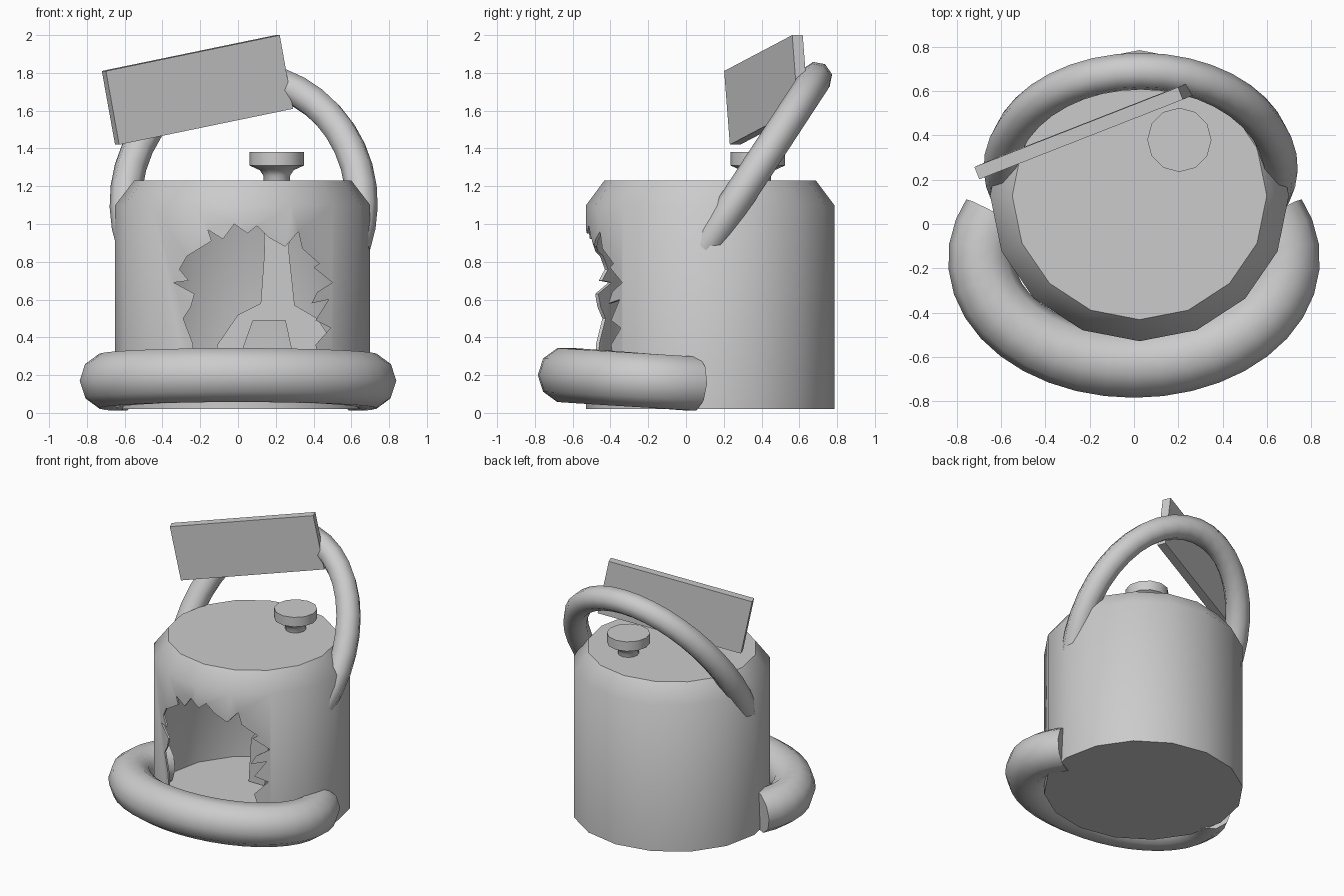
import bpy, bmesh
from math import sin, cos, pi, radians
from mathutils import Vector, Matrix

if "Cube" in bpy.data.objects:
    bpy.data.objects.remove(bpy.data.objects["Cube"])


def finish(name, bm, angle=40):
    bmesh.ops.recalc_face_normals(bm, faces=bm.faces)
    me = bpy.data.meshes.new(name)
    bm.to_mesh(me)
    bm.free()
    ob = bpy.data.objects.new(name, me)
    bpy.context.collection.objects.link(ob)
    bpy.ops.object.select_all(action='DESELECT')
    ob.select_set(True)
    bpy.context.view_layer.objects.active = ob
    if angle:
        bpy.ops.object.shade_smooth_by_angle(angle=radians(angle))
    return ob


def revolve(bm, profile, sides, cx, cy, sy=1.0):
    """Closed lathe of (r, z) points, capped at both ends."""
    rings = []
    for r, z in profile:
        rings.append([bm.verts.new((cx + r * sin(2 * pi * i / sides),
                                    cy - r * sy * cos(2 * pi * i / sides), z))
                      for i in range(sides)])
    for a, b in zip(rings, rings[1:]):
        for i in range(sides):
            j = (i + 1) % sides
            bm.faces.new((a[i], a[j], b[j], b[i]))
    bm.faces.new(rings[0])
    bm.faces.new(rings[-1])


def tube(name, path, radius, sides):
    """Round tube along a path with flat ends."""
    bm = bmesh.new()
    rings = []
    for k, p in enumerate(path):
        t = (path[min(k + 1, len(path) - 1)] - path[max(k - 1, 0)]).normalized()
        u = t.cross(Vector((0, -0.83, 0.55)) if name == "top_handle" else Vector((0, 0, 1))).normalized()
        v = t.cross(u)
        rings.append([bm.verts.new(p + radius * (u * cos(2 * pi * i / sides) + v * sin(2 * pi * i / sides)))
                      for i in range(sides)])
    for a, b in zip(rings, rings[1:]):
        for i in range(sides):
            j = (i + 1) % sides
            bm.faces.new((a[i], a[j], b[j], b[i]))
    bm.faces.new(rings[0])
    bm.faces.new(rings[-1])
    return finish(name, bm, 50)


def extrude_xz(name, pts, y0, y1, angle=0):
    """Outline in the front view pulled along y."""
    bm = bmesh.new()
    f = bm.faces.new([bm.verts.new((x, y0, z)) for x, z in pts])
    g = bmesh.ops.extrude_face_region(bm, geom=[f])
    bmesh.ops.translate(bm, vec=(0, y1 - y0, 0),
                        verts=[e for e in g['geom'] if isinstance(e, bmesh.types.BMVert)])
    return finish(name, bm, angle)


# Can body: thin-walled chamfered drum
bm = bmesh.new()
revolve(bm, [(0.675, 0.02), (0.675, 1.10), (0.575, 1.23)], 16, 0.025, 0.128, 0.974)
revolve(bm, [(0.66, 0.035), (0.66, 1.095), (0.565, 1.215)], 16, 0.025, 0.128, 0.974)
body = finish("can_body", bm, 0)
inner = [p for p in body.data.polygons
         if all(0.03 < body.data.vertices[v].co.z < 1.22 for v in p.vertices)
         and all(v >= 48 for v in p.vertices)]
for p in inner:
    p.flip()

# Jagged doorway torn out of the front
hole = [(-0.23, 0.28), (-0.24, 0.37), (-0.29, 0.5), (-0.25, 0.56), (-0.23, 0.63), (-0.34, 0.69),
        (-0.26, 0.70), (-0.31, 0.76), (-0.27, 0.83), (-0.14, 0.91), (-0.16, 0.97), (-0.08, 0.92),
        (-0.02, 1.0), (0.05, 0.95), (0.10, 0.99), (0.16, 0.93), (0.25, 0.88), (0.32, 0.96),
        (0.34, 0.87), (0.43, 0.79), (0.40, 0.77), (0.50, 0.69), (0.42, 0.64), (0.39, 0.58),
        (0.48, 0.60), (0.41, 0.49), (0.49, 0.45), (0.41, 0.36), (0.43, 0.28)]
cutter = extrude_xz("hole_cutter", hole, -1.0, 0.1)
mod = body.modifiers.new("doorway", 'BOOLEAN')
mod.object, mod.operation, mod.solver = cutter, 'DIFFERENCE', 'EXACT'
bpy.ops.object.select_all(action='DESELECT')
body.select_set(True)
bpy.context.view_layer.objects.active = body
bpy.ops.object.modifier_apply(modifier=mod.name)
bpy.data.objects.remove(cutter)
bpy.ops.object.shade_smooth_by_angle(angle=radians(40))

# Lid knob
bm = bmesh.new()
revolve(bm, [(0.07, 1.2), (0.07, 1.255), (0.09, 1.285), (0.145, 1.31), (0.145, 1.38)], 12, 0.205, 0.38)
finish("lid_knob", bm, 35)

# Leaning handle over the top
path = []
for i in range(25):
    a = radians(-20 + 220 * i / 24)
    path.append(Vector((0.03 + 0.625 * cos(a), 0.255 + 0.435 * sin(a), 1.11 + 0.665 * sin(a))))
tube("top_handle", path, 0.085, 8)

# Fat bumper roll around the front of the base
path = []
for i in range(25):
    a = radians(-205 + 230 * i / 24)
    y = -0.16 + 0.475 * sin(a)
    path.append(Vector((0.69 * cos(a), y, 0.157 - 0.068 * y)))
tube("base_roll", path, 0.15, 10)

# Tilted sign board
U, V = Vector((0.92, 0.36, 0.19)), Vector((-0.07, -0.03, 0.39))
N = U.cross(V).normalized()
M = Matrix((U, N * 0.06, V)).transposed().to_4x4()
M.translation = Vector((-0.215, 0.425, 1.71))
bm = bmesh.new()
bmesh.ops.create_cube(bm, size=1, matrix=M)
finish("sign_board", bm, 0)

# Post with splayed legs standing inside
post = [(0.13, 1.2), (0.14, 0.85), (0.12, 0.58), (0.0, 0.52), (-0.11, 0.36), (-0.13, 0.04),
        (0.0, 0.04), (0.03, 0.35), (0.08, 0.49), (0.25, 0.49), (0.28, 0.35), (0.36, 0.04),
        (0.52, 0.04), (0.5, 0.38), (0.42, 0.5), (0.30, 0.57), (0.27, 0.85), (0.28, 1.2)]
extrude_xz("inner_post", post, 0.31, 0.45, 30)
